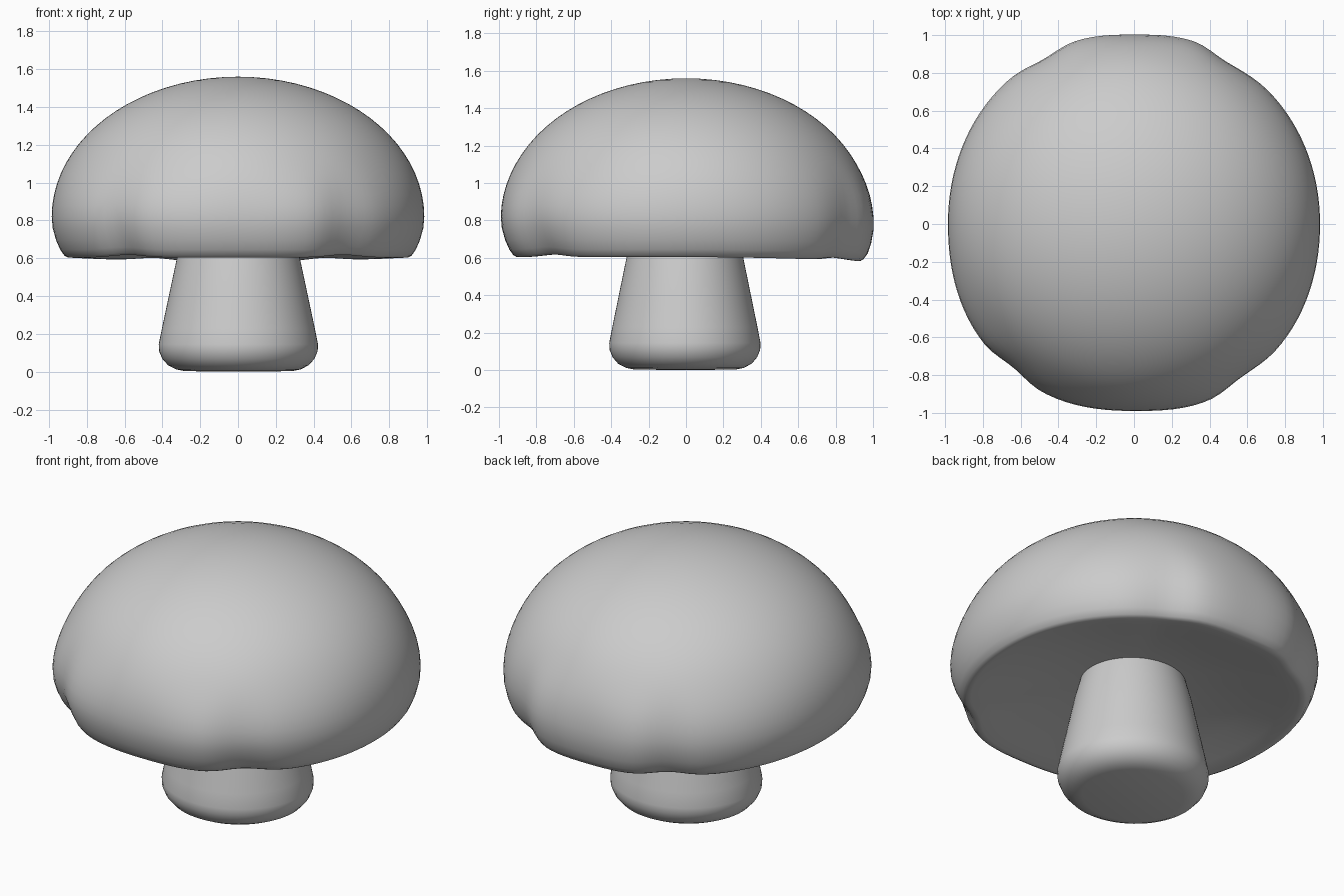
import bpy, bmesh, math
from math import sin, cos, pi

if "Cube" in bpy.data.objects:
    bpy.data.objects.remove(bpy.data.objects["Cube"])


def lathe(name, profile, segments, shape):
    """Spin a profile of (r, z) points; shape(angle, r, z) adds irregularity."""
    bm = bmesh.new()
    rings = []
    for r, z in profile:
        if r < 1e-6:
            rings.append([bm.verts.new((0, 0, z))] * segments)
            continue
        ring = []
        for i in range(segments):
            a = 2 * pi * i / segments
            ring.append(bm.verts.new(shape(a, r, z)))
        rings.append(ring)
    for lo, hi in zip(rings, rings[1:]):
        for i in range(segments):
            j = (i + 1) % segments
            quad = [lo[i], lo[j], hi[j], hi[i]]
            bm.faces.new(list(dict.fromkeys(quad)))
    bmesh.ops.recalc_face_normals(bm, faces=bm.faces)
    mesh = bpy.data.meshes.new(name)
    bm.to_mesh(mesh)
    bm.free()
    mesh.shade_smooth()
    obj = bpy.data.objects.new(name, mesh)
    bpy.context.collection.objects.link(obj)
    return obj


# Cap outline seen from above: (degrees, radius), lumpy between flattened dents
OUTLINE = [(0, .985), (45, 1.0), (60, .988), (72, 1.016), (90, 1.0),
           (108, 1.015), (119, .995), (130, 1.01), (180, .985), (219, 1.016),
           (230, .995), (241, 1.014), (270, .99), (293, 1.014), (305, .992),
           (318, 1.006), (360, .985)]
DENTS = [60, 119, 230, 308]


def outline(a):
    d = math.degrees(a) % 360
    for (d0, r0), (d1, r1) in zip(OUTLINE, OUTLINE[1:]):
        if d0 <= d <= d1:
            t = (d - d0) / (d1 - d0)
            return r0 + (r1 - r0) * t * t * (3 - 2 * t)


def cap_shape(a, r, z):
    d = math.degrees(a) % 360
    low = min(1, max(0, (1.15 - z) / .35)) * min(1, max(0, (r - .4) / .4))
    low = low * low * (3 - 2 * low)
    k = 1 + (outline(a) / .985 - 1) * low
    rim = min(1, max(0, (.85 - z) / .2)) * min(1, max(0, (r - .4) / .4))
    dent = sum(math.exp(-((d - c) / 9) ** 2) for c in DENTS)
    back = max(0, sin(a)) ** 2
    k += rim * (.018 * back - .012 * dent)
    return (r * k * cos(a), r * k * sin(a),
            z + rim * (.014 * dent - .022 * back))


# Cap: domed top, rounded side, turned-in rim, dished underside
dome = [(.985 * sin(t * pi / 40), .82 + .74 * cos(t * pi / 40)) for t in range(21)]
side = [(.98, .76), (.962, .695), (.94, .645), (.918, .614), (.90, .604), (.875, .606)]
under = [(.80, .622), (.65, .655), (.5, .683), (.35, .703), (.2, .715), (0, .72)]
lathe("mushroom_cap", dome + side + under, 120, cap_shape)


# Stem: tapered, with a soft rounded foot
def stem_shape(a, r, z):
    return (r * 1.01 * cos(a) + .002, r * .97 * sin(a) - .006, z)


stem = [(0, 0), (.28, .003), (.325, .012), (.368, .034), (.398, .068),
        (.415, .108), (.417, .145), (.40, .23), (.36, .42), (.322, .6),
        (.295, .70), (.285, .74), (0, .74)]
lathe("mushroom_stem", stem, 64, stem_shape)
